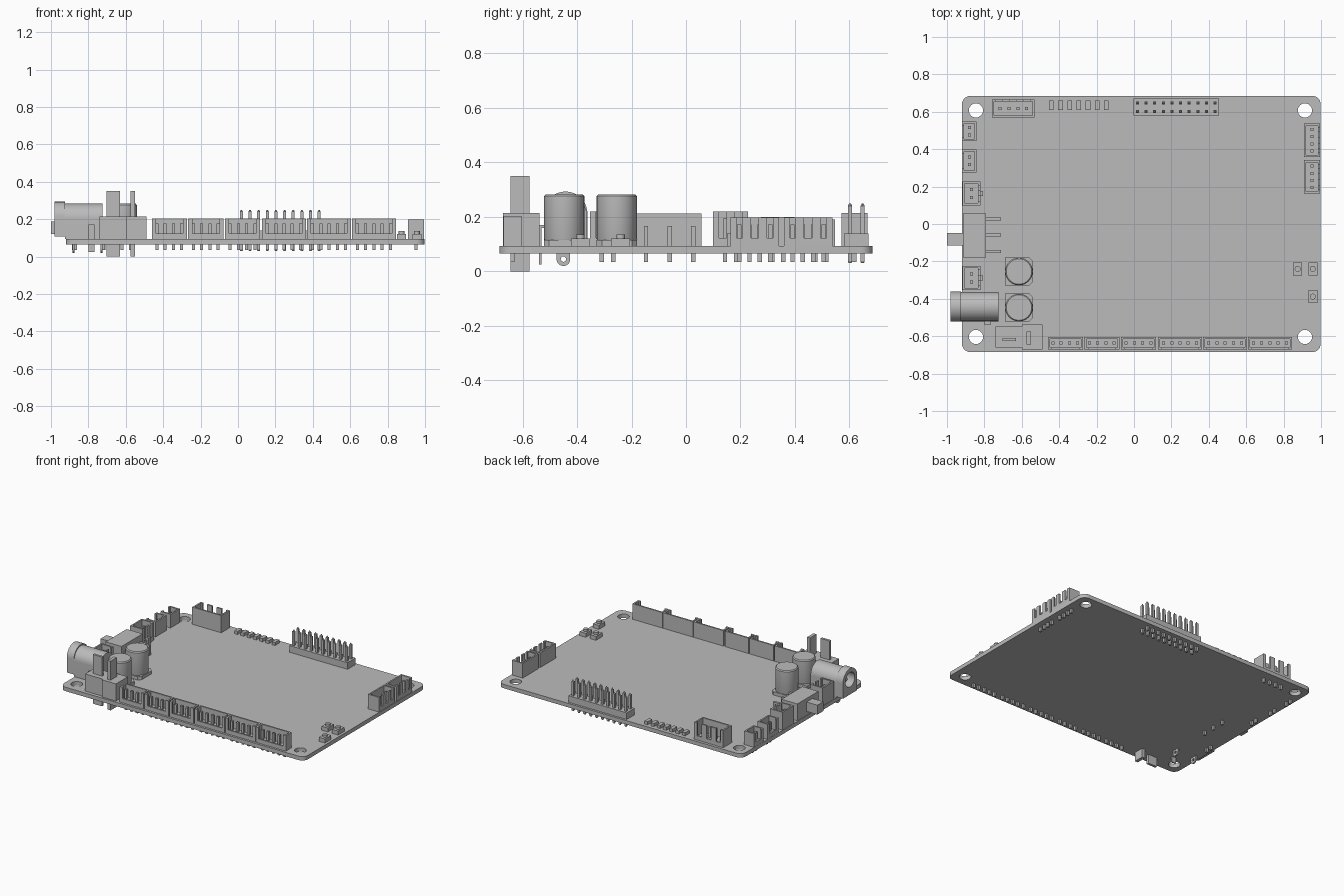
import bpy
import bmesh
from math import cos, sin, pi, radians
from mathutils import Matrix, Vector

default_cube = bpy.data.objects.get("Cube")
if default_cube:
    bpy.data.objects.remove(default_cube, do_unlink=True)

# One plain grey for everything
grey = bpy.data.materials.new("plain_grey")
grey.use_nodes = True
grey.diffuse_color = (0.5, 0.5, 0.5, 1)
grey.node_tree.nodes["Principled BSDF"].inputs["Base Color"].default_value = grey.diffuse_color

BOTTOM, DECK = 0.065, 0.093      # lower and upper face of the board
PIN_END = 0.035                  # how low the soldered pins reach
PIN = 0.016                      # pin thickness
SIDES = 32


def finish(obj, smooth=False):
    obj.data.materials.append(grey)
    if smooth:
        bpy.ops.object.select_all(action='DESELECT')
        obj.select_set(True)
        bpy.context.view_layer.objects.active = obj
        bpy.ops.object.shade_smooth_by_angle(angle=radians(35))
    return obj


def mesh_object(name, bm, smooth=False):
    mesh = bpy.data.meshes.new(name)
    bm.to_mesh(mesh)
    bm.free()
    obj = bpy.data.objects.new(name, mesh)
    bpy.context.collection.objects.link(obj)
    return finish(obj, smooth)


def add_box(bm, x, y, z):
    """Each argument is a (low, high) pair."""
    size = Matrix.Diagonal((x[1] - x[0], y[1] - y[0], z[1] - z[0], 1))
    middle = Vector((sum(x), sum(y), sum(z))) / 2
    return bmesh.ops.create_cube(bm, size=1, matrix=Matrix.Translation(middle) @ size)["verts"]


def around(centre, width):
    return (centre - width / 2, centre + width / 2)


def boxes(name, *items):
    bm = bmesh.new()
    for item in items:
        add_box(bm, *item)
    return mesh_object(name, bm)


def pin_box(x, y, top, low=PIN_END):
    return around(x, PIN), around(y, PIN), (low, top)


def arc(cx, cy, radius, start=0.0, sweep=2 * pi, steps=SIDES):
    full = sweep > 6
    count = steps if full else steps + 1
    return [(cx + radius * cos(start + sweep * i / steps),
             cy + radius * sin(start + sweep * i / steps)) for i in range(count)]


def plate(name, loops, thickness, matrix):
    """Outline with holes, extruded to a solid plate."""
    curve = bpy.data.curves.new(name, 'CURVE')
    curve.dimensions = '2D'
    curve.fill_mode = 'BOTH'
    curve.extrude = thickness / 2
    for loop in loops:
        spline = curve.splines.new('POLY')
        spline.points.add(len(loop) - 1)
        for point, (u, v) in zip(spline.points, loop):
            point.co = (u, v, 0, 1)
        spline.use_cyclic_u = True
    obj = bpy.data.objects.new(name, curve)
    obj.matrix_world = matrix
    bpy.context.collection.objects.link(obj)
    bpy.ops.object.select_all(action='DESELECT')
    obj.select_set(True)
    bpy.context.view_layer.objects.active = obj
    bpy.ops.object.convert(target='MESH')
    return finish(bpy.context.view_layer.objects.active, smooth=True)


def facing_x(x, y, z):
    """Puts a plate upright, with its thickness along x."""
    return Matrix(((0, 0, 1, x), (1, 0, 0, y), (0, 1, 0, z), (0, 0, 0, 1)))


# Circuit board with rounded corners and four mounting holes
left, right, back, corner = -0.92, 0.998, 0.685, 0.045
outline = []
for quarter, (cx, cy) in enumerate([(right - corner, back - corner), (left + corner, back - corner),
                                    (left + corner, corner - back), (right - corner, corner - back)]):
    outline += arc(cx, cy, corner, quarter * pi / 2, pi / 2, 6)
holes = [arc(x, y, 0.038) for x in (-0.845, 0.914) for y in (-0.604, 0.607)]
plate("circuit_board", [outline] + holes, DECK - BOTTOM, Matrix.Translation((0, 0, (DECK + BOTTOM) / 2)))


# Open plug sockets; the mouth is local -y before turning
def socket(name, x, y, length, depth, top, pins, turn=0, posts=0, pitch=0.044):
    wall = 0.011
    bm = bmesh.new()
    half, deep = length / 2, depth / 2
    full = (DECK, top)
    add_box(bm, (-half, half), (-deep, deep), (DECK, DECK + 0.02))
    add_box(bm, (-half, half), (deep - wall, deep), full)
    for side in (-1, 1):
        add_box(bm, around(side * (half - wall / 2), wall), (-deep, deep), full)
        add_box(bm, around(side * (half - wall), 2 * wall), (-deep, wall - deep), full)
    add_box(bm, (-half, half), (-deep, wall - deep), (DECK, DECK + 0.03))
    for i in range(posts):
        middle = length * ((i + 1) / (posts + 1) - 0.5)
        add_box(bm, around(middle, length / (posts + 2) * 0.7), (-deep, wall - deep), full)
    for i in range(pins):
        add_box(bm, *pin_box((i - (pins - 1) / 2) * pitch, 0, top - 0.025))
    bm.transform(Matrix.Translation((x, y, 0)) @ Matrix.Rotation(radians(turn), 4, 'Z'))
    return mesh_object(name, bm)


for i, x in enumerate((-0.367, -0.172, 0.024, 0.246, 0.487, 0.727)):
    pins = 4 if i < 3 else 5
    socket(f"front_socket_{i + 1}", x, -0.637, 0.048 * pins - 0.004, 0.066, 0.203, pins)
for i, y in enumerate((0.448, 0.252)):
    socket(f"side_socket_{i + 1}", 0.951, y, 0.178, 0.086, 0.197, 4, 90, 2, 0.038)
socket("back_socket", -0.645, 0.618, 0.228, 0.096, 0.215, 4, 180, 2, 0.047)
socket("small_socket_1", -0.88, 0.495, 0.105, 0.078, 0.19, 2, -90, 0, 0.04)
socket("small_socket_2", -0.88, 0.337, 0.122, 0.078, 0.2, 2, -90, 0, 0.04)
for i, y in enumerate((0.164, -0.288)):
    socket(f"tall_socket_{i + 1}", -0.87, y, 0.128, 0.096, 0.22, 2, 90, 1, 0.042)
    boxes(f"tall_socket_latch_{i + 1}", (around(-0.815, 0.014), around(y, 0.026), (DECK, 0.14)))

# Pin header, two rows of ten
bm = bmesh.new()
add_box(bm, (-0.003, 0.455), (0.58, 0.67), (DECK, 0.14))
for column in range(10):
    for y in (0.602, 0.648):
        add_box(bm, *pin_box(0.018 + 0.0462 * column, y, 0.24))
        x = 0.018 + 0.0462 * column
        for end, narrow in ((0.245, 0.006), (PIN_END, 0.006)):
            bmesh.ops.create_cone(bm, cap_ends=True, segments=4, radius1=PIN / 2, radius2=narrow / 2,
                                  depth=0.01, matrix=Matrix.Translation((x, y, end)))
mesh_object("pin_header", bm)

# Row of small pads along the back edge
boxes("surface_pads", *[(around(-0.442 + 0.049 * i, 0.025), around(0.634, 0.05), (DECK, 0.115))
                        for i in range(7)])

# Power connector: two joined blocks, each with a blade right through
boxes("power_connector",
      ((-0.74, -0.6), (-0.66, -0.548), (DECK, 0.215)),
      ((-0.6, -0.49), (-0.672, -0.538), (DECK, 0.215)))
boxes("power_blades",
      ((-0.703, -0.632), around(-0.617, 0.017), (0, 0.35)),
      (around(-0.562, 0.023), (-0.645, -0.575), (0, 0.35)))

# Round capacitors on square feet with two cut corners
for i, y in enumerate((-0.254, -0.447)):
    bm = bmesh.new()
    foot = add_box(bm, around(-0.615, 0.15), around(y, 0.15), (DECK, 0.116))
    uprights = [e for e in bm.edges if abs(e.verts[0].co.z - e.verts[1].co.z) > 0.01
                and e.verts[0].co.x > -0.615]
    bmesh.ops.bevel(bm, geom=uprights, offset=0.02, segments=1, affect='EDGES')
    mesh_object(f"capacitor_foot_{i + 1}", bm)
    bm = bmesh.new()
    rings = []
    for radius, z in ((0.072, 0.114), (0.074, 0.12), (0.074, 0.276), (0.068, 0.283)):
        rings.append([bm.verts.new((px, py, z)) for px, py in arc(-0.615, y, radius)])
    for low, high in zip(rings, rings[1:]):
        for k in range(SIDES):
            n = (k + 1) % SIDES
            bm.faces.new((low[k], low[n], high[n], high[k]))
    bm.faces.new(rings[-1])
    bm.faces.new(rings[0][::-1])
    mesh_object(f"capacitor_can_{i + 1}", bm, smooth=True)

# Barrel power jack: collar and body share an arched outline
JACK_Y, JACK_Z = -0.442, 0.205


def arch(radius, floor):
    return [(-radius, floor - JACK_Z), (radius, floor - JACK_Z)] + arc(0, 0, radius, 0, pi)


bore = arc(0, 0, 0.052)
plate("jack_collar", [arch(0.08, 0.1) + [], bore], 0.056, facing_x(-0.953, JACK_Y, JACK_Z + 0.008))
plate("jack_barrel", [arch(0.078, DECK), bore], 0.17, facing_x(-0.84, JACK_Y, JACK_Z))
plate("jack_end", [arch(0.078, DECK)], 0.03, facing_x(-0.74, JACK_Y, JACK_Z))
bm = bmesh.new()
bmesh.ops.create_cone(bm, cap_ends=True, segments=16, radius1=0.015, radius2=0.015, depth=0.2,
                      matrix=Matrix.Translation((-0.85, JACK_Y, JACK_Z)) @ Matrix.Rotation(pi / 2, 4, 'Y'))
mesh_object("jack_centre_pin", bm, smooth=True)
boxes("jack_side_tab", (around(-0.783, 0.034), around(-0.535, 0.01), (0.025, 0.17)),
      (around(-0.783, 0.034), (-0.535, -0.515), (0.16, 0.17)))
tab = [(0.025, 0.06), (-0.025, 0.06)] + arc(0, 0, 0.025, pi, pi, 12)
for i, x in enumerate((-0.73, -0.88)):
    plate(f"jack_tab_{i + 1}", [tab, arc(0, 0, 0.01, steps=12)], 0.01, facing_x(x, -0.45, 0.045))

# Slide switch with lever and three bent legs
boxes("slide_switch", ((-0.915, -0.79), (-0.18, 0.056), (DECK, 0.213)))
boxes("switch_lever", ((-1, -0.91), (-0.115, -0.048), (0.12, 0.187)))
legs = []
for y in (0.027, -0.06, -0.147):
    legs.append(((-0.795, -0.71), around(y, PIN), around(0.158, PIN)))
    legs.append(pin_box(-0.718, y, 0.166))
boxes("switch_legs", *legs)

# Push buttons near the right edge
for i, (x, y) in enumerate(((0.875, -0.24), (0.956, -0.24), (0.956, -0.388))):
    bm = bmesh.new()
    add_box(bm, around(x, 0.048), around(y, 0.07), (DECK, 0.121))
    bmesh.ops.create_cone(bm, cap_ends=True, segments=16, radius1=0.016, radius2=0.016, depth=0.02,
                          matrix=Matrix.Translation((x, y, 0.126)))
    mesh_object(f"push_button_{i + 1}", bm, smooth=True)
